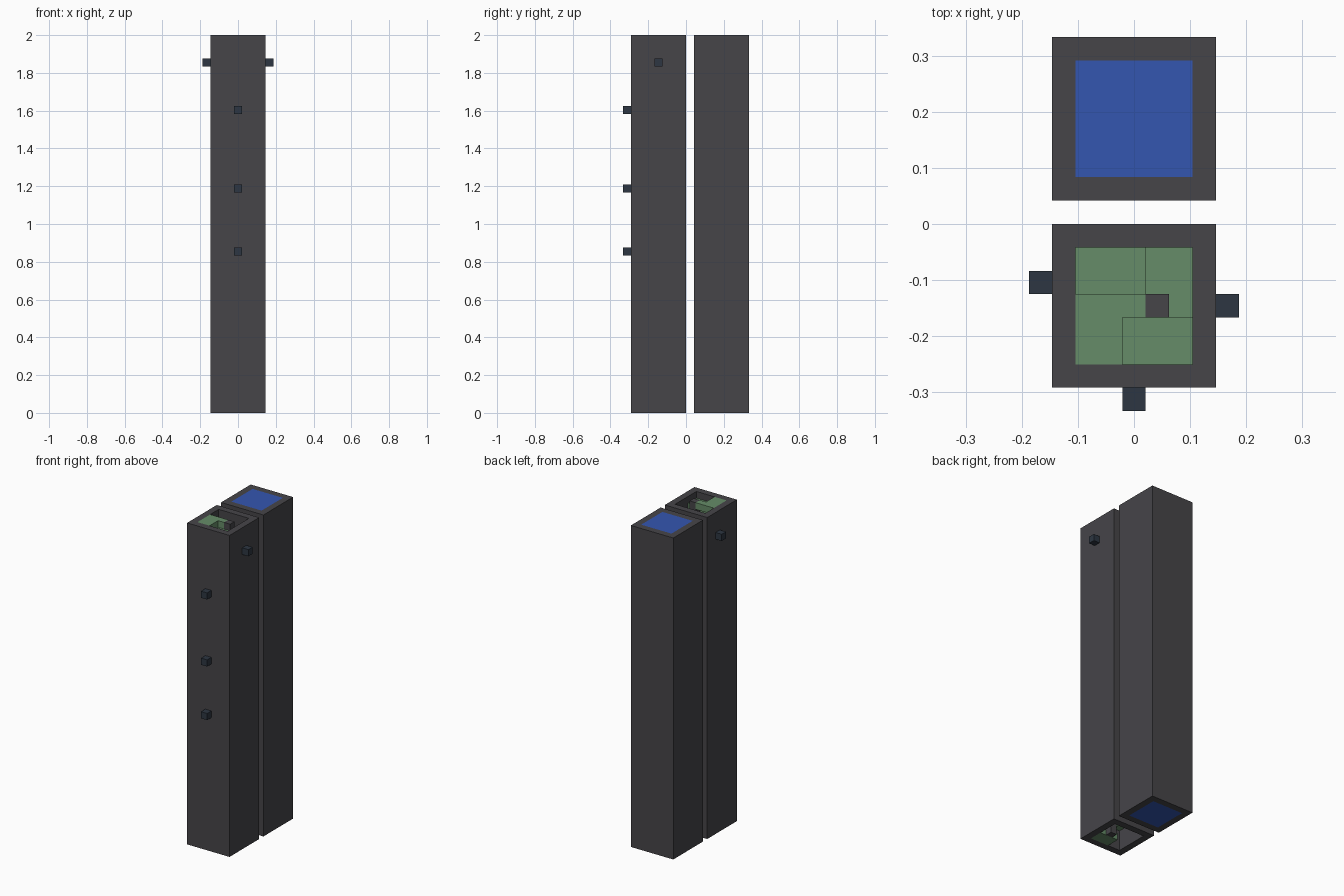
import bpy
import bmesh

if "Cube" in bpy.data.objects:
    bpy.data.objects.remove(bpy.data.objects["Cube"], do_unlink=True)

U = 1 / 24      # one block
TALL = 48       # tower height in blocks


def material(name, rgb):
    m = bpy.data.materials.new(name)
    m.use_nodes = True
    color = (*rgb, 1)
    m.diffuse_color = color
    m.node_tree.nodes["Principled BSDF"].inputs["Base Color"].default_value = color
    return m


stone = material("dark grey stone", (0.061, 0.059, 0.066))
moss = material("green steps", (0.133, 0.262, 0.138))
water = material("blue water", (0.034, 0.093, 0.434))
slate = material("slate blue", (0.026, 0.037, 0.054))


def finish(bm, name, mat):
    bmesh.ops.recalc_face_normals(bm, faces=bm.faces)
    mesh = bpy.data.meshes.new(name)
    bm.to_mesh(mesh)
    bm.free()
    mesh.materials.append(mat)
    obj = bpy.data.objects.new(name, mesh)
    bpy.context.collection.objects.link(obj)
    return obj


def rect(x0, x1, y0, y1):
    return [(x0, y0), (x1, y0), (x1, y1), (x0, y1)]


def prism(bm, outline, z0, z1):
    """Extrude a flat outline, given in blocks."""
    low, high = [[bm.verts.new((x * U, y * U, z * U)) for x, y in outline]
                 for z in (z0, z1)]
    bm.faces.new(low)
    bm.faces.new(high)
    for i in range(len(low)):
        j = i - 1
        bm.faces.new((low[j], low[i], high[i], high[j]))


def solid(name, outline, z0, z1, mat):
    bm = bmesh.new()
    prism(bm, outline, z0, z1)
    return finish(bm, name, mat)


def square_tube(name, y0):
    """Open shaft with walls one block thick."""
    bm = bmesh.new()
    loops = []
    for inset in (0, 1):
        outline = rect(-3.5 + inset, 3.5 - inset, y0 + inset, y0 + 7 - inset)
        for z in (0, TALL):
            loops.append([bm.verts.new((x * U, y * U, z * U)) for x, y in outline])
    outer_low, outer_high, inner_low, inner_high = loops
    for a, b in ((outer_low, outer_high), (outer_high, inner_high),
                 (inner_high, inner_low), (inner_low, outer_low)):
        for i in range(4):
            bm.faces.new((a[i - 1], a[i], b[i], b[i - 1]))
    finish(bm, name, stone)


# Two shafts, the rear one filled with water
square_tube("stair_shaft", -7)
square_tube("water_shaft", 1)
solid("water_column", rect(-2.5, 2.5, 2, 7), 0, TALL, water)

# Central post and the spiral stair winding around it
solid("stair_post", rect(0.5, 1.5, -4, -3), 0, TALL, stone)
treads = [
    rect(-0.5, 2.5, -6, -4),
    [(-2.5, -6), (-0.5, -6), (-0.5, -4), (0.5, -4), (0.5, -3), (-2.5, -3)],
    rect(-2.5, 0.5, -3, -1),
    [(1.5, -4), (2.5, -4), (2.5, -1), (0.5, -1), (0.5, -3), (1.5, -3)],
]
order = [treads[0], treads[1], treads[2], treads[3]]
bm = bmesh.new()
prism(bm, order[0], 0, 1)
# Going down from the top: left, front, right, back
down = [order[1], order[0], order[3], order[2]]
for step in range(TALL - 2):
    z = TALL - 1 - step
    prism(bm, down[step % 4], z, z + 1)
finish(bm, "spiral_steps", moss)

# Small blocks on the outside walls
for i, z in enumerate((20, 28, 38)):
    solid(f"front_block_{i + 1}", rect(-0.5, 0.5, -8, -7), z, z + 1, slate)
solid("left_block", rect(3.5, 4.5, -4, -3), 44, 45, slate)
solid("right_block", rect(-4.5, -3.5, -3, -2), 44, 45, slate)
